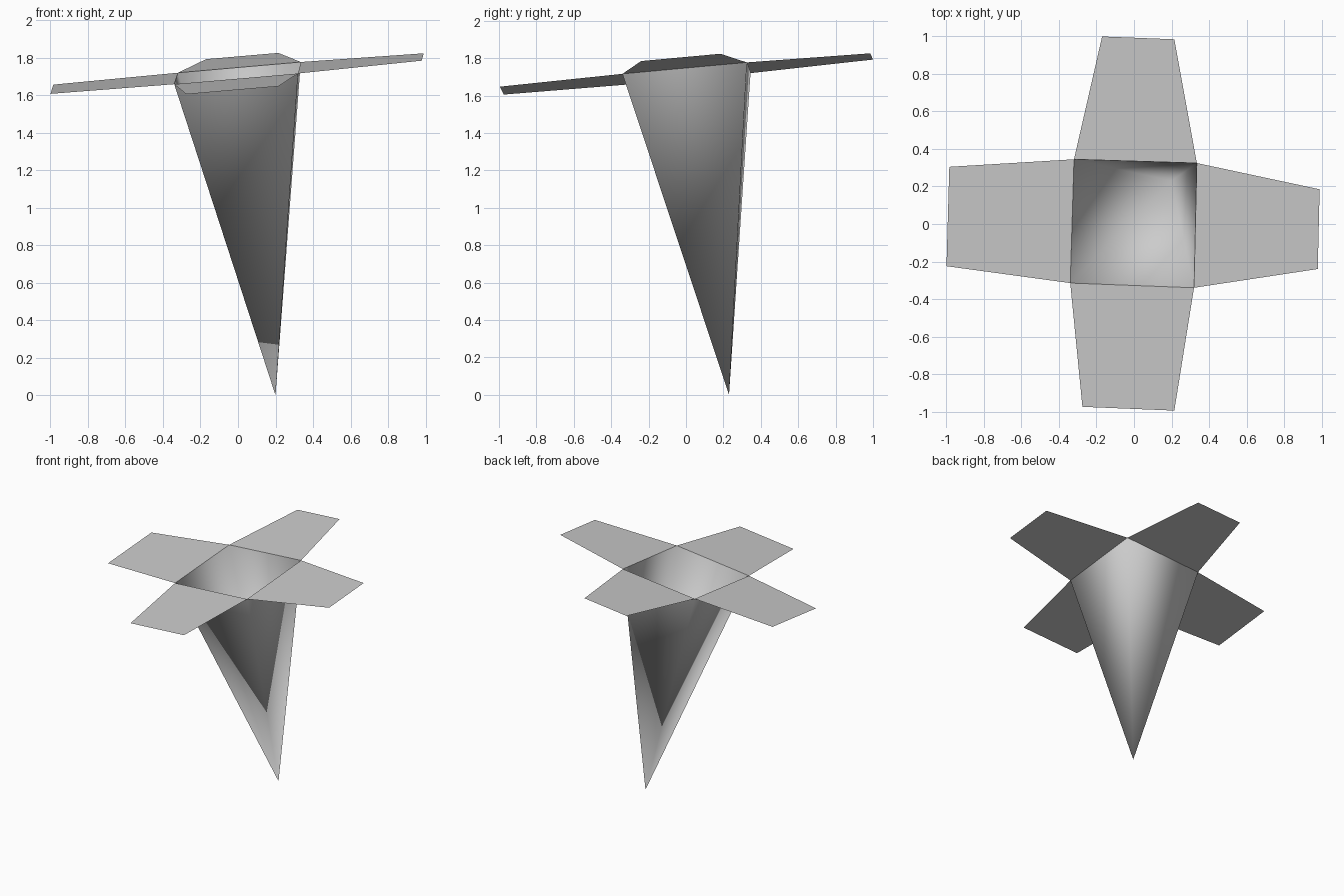
import bpy
from mathutils import Vector

cube = bpy.data.objects.get("Cube")
if cube:
    bpy.data.objects.remove(cube, do_unlink=True)

grey = bpy.data.materials.new("light grey")
grey.use_nodes = True
colour = (0.6, 0.6, 0.6, 1.0)
grey.diffuse_color = colour
grey.node_tree.nodes["Principled BSDF"].inputs["Base Color"].default_value = colour


def on_rim_plane(x, y):
    """Point on the tilted plane shared by the opening and the flaps."""
    return Vector((x, y, 1.718 + 0.09 * x + 0.09 * y))


def add_part(name, verts, faces, smooth=False):
    mesh = bpy.data.meshes.new(name)
    mesh.from_pydata(verts, [], faces)
    mesh.materials.append(grey)
    for poly in mesh.polygons:
        poly.use_smooth = smooth
    mesh.update()
    obj = bpy.data.objects.new(name, mesh)
    bpy.context.collection.objects.link(obj)
    return obj


# Corners of the opening, clockwise from above, starting at the back right
rim = [on_rim_plane(*p) for p in
       [(-0.32, 0.345), (0.335, 0.325), (0.32, -0.34), (-0.34, -0.315)]]
sides = len(rim)

# Open four-sided funnel, smooth across its edges, leaning to its tip
tip = Vector((0.2, 0.23, 0.0))
add_part("funnel", rim + [tip],
         [(sides, i, (i + 1) % sides) for i in range(sides)], smooth=True)

# One tapered sheet flap along each edge of the opening
flap_ends = {
    "back_flap": [(-0.17, 1.0), (0.215, 0.985)],
    "left_flap": [(0.99, 0.185), (0.98, -0.24)],
    "front_flap": [(0.215, -0.995), (-0.275, -0.975)],
    "right_flap": [(-1.0, -0.225), (-0.985, 0.305)],
}
for i, (name, (start, end)) in enumerate(flap_ends.items()):
    add_part(name,
             [rim[i], rim[(i + 1) % sides],
              on_rim_plane(*end), on_rim_plane(*start)],
             [(0, 1, 2, 3)])
